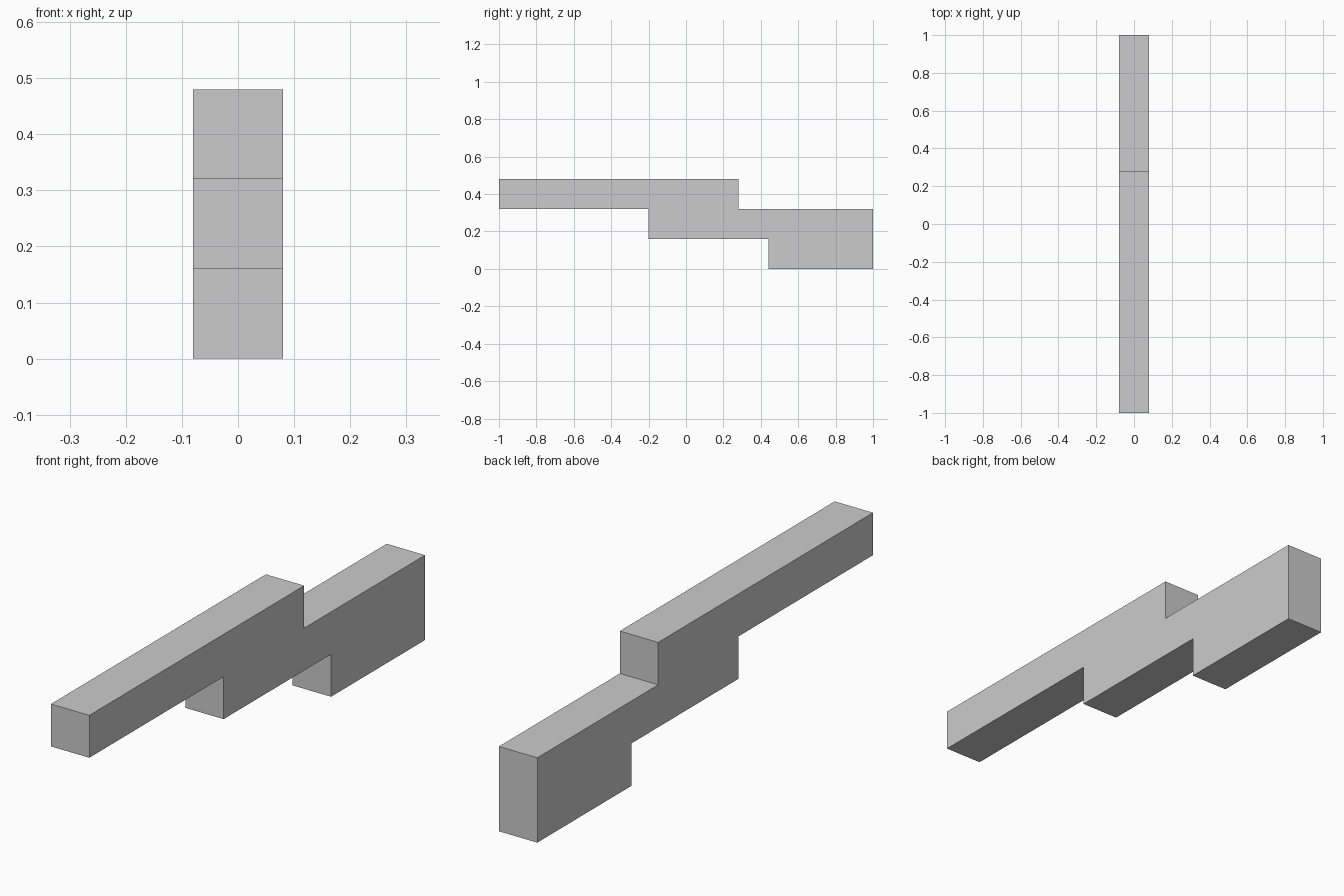
import bpy
import bmesh

if "Cube" in bpy.data.objects:
    bpy.data.objects.remove(bpy.data.objects["Cube"])

HALF_WIDTH = 0.08

# Stepped side outline as (y, z)
outline = [
    (-1.0, 0.32), (-0.2, 0.32), (-0.2, 0.16), (0.44, 0.16), (0.44, 0.0),
    (1.0, 0.0), (1.0, 0.32), (0.28, 0.32), (0.28, 0.48), (-1.0, 0.48),
]

# Stepped beam: the outline extruded across its width
bm = bmesh.new()
side = bm.faces.new([bm.verts.new((-HALF_WIDTH, y, z)) for y, z in outline])
result = bmesh.ops.extrude_face_region(bm, geom=[side], use_keep_orig=True)
moved = [v for v in result["geom"] if isinstance(v, bmesh.types.BMVert)]
bmesh.ops.translate(bm, verts=moved, vec=(2 * HALF_WIDTH, 0, 0))
bmesh.ops.recalc_face_normals(bm, faces=bm.faces)
mesh = bpy.data.meshes.new("stepped_beam")
bm.to_mesh(mesh)
bm.free()

# Plain grey finish
grey = bpy.data.materials.new("light_grey")
grey.diffuse_color = (0.6, 0.6, 0.6, 1.0)
grey.use_nodes = True
grey.node_tree.nodes["Principled BSDF"].inputs["Base Color"].default_value = grey.diffuse_color
mesh.materials.append(grey)

beam = bpy.data.objects.new("stepped_beam", mesh)
bpy.context.collection.objects.link(beam)
